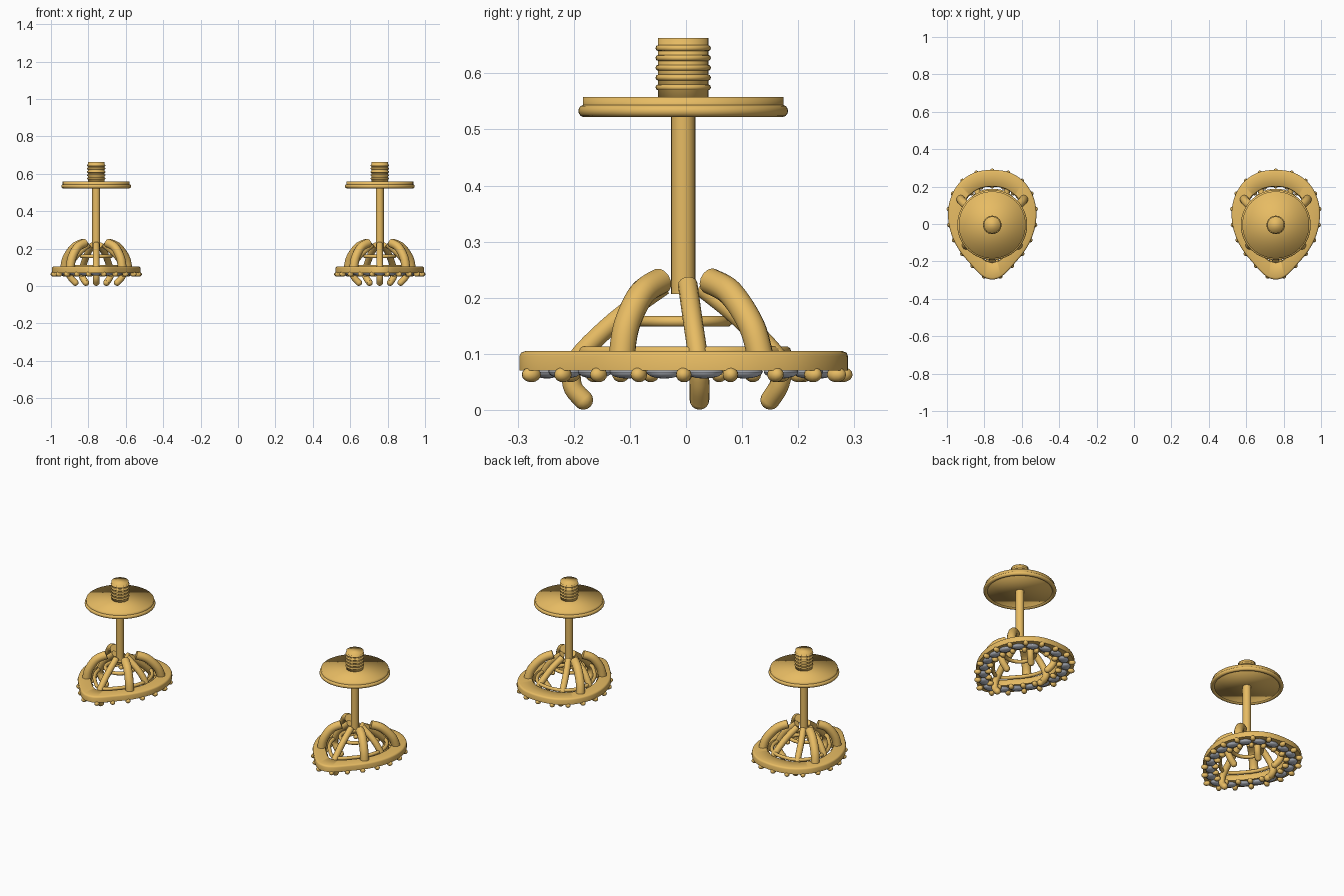
import bpy, bmesh, math
from mathutils import Vector, Matrix

if "Cube" in bpy.data.objects:
    bpy.data.objects.remove(bpy.data.objects["Cube"])


def material(name, rgb):
    m = bpy.data.materials.new(name)
    m.use_nodes = True
    m.diffuse_color = (*rgb, 1)
    m.node_tree.nodes["Principled BSDF"].inputs["Base Color"].default_value = (*rgb, 1)
    return m


GOLD = material("warm_gold", (0.80, 0.50, 0.125))
GREY = material("stone_grey", (0.52, 0.55, 0.61))
parts = []


def finish(name, bm, mat, smooth):
    """Turn a bmesh into an object; smooth is an edge angle in degrees."""
    bmesh.ops.recalc_face_normals(bm, faces=bm.faces)
    mesh = bpy.data.meshes.new(name)
    bm.to_mesh(mesh)
    bm.free()
    ob = bpy.data.objects.new(name, mesh)
    bpy.context.collection.objects.link(ob)
    mesh.materials.append(mat)
    parts.append(ob)
    bpy.ops.object.select_all(action='DESELECT')
    ob.select_set(True)
    bpy.context.view_layer.objects.active = ob
    if smooth >= 180:
        bpy.ops.object.shade_smooth()
    else:
        bpy.ops.object.shade_smooth_by_angle(angle=math.radians(smooth))


def skin(bm, rings, wrap=False, caps=False):
    """Bridge equal closed loops of points."""
    vs = [[bm.verts.new(p) for p in r] for r in rings]
    n = len(vs[0])
    for k in range(len(vs) if wrap else len(vs) - 1):
        a, b = vs[k], vs[(k + 1) % len(vs)]
        for i in range(n):
            j = (i + 1) % n
            bm.faces.new((a[i], a[j], b[j], b[i]))
    if caps:
        bm.faces.new(vs[0])
        bm.faces.new(vs[-1])


def circle(r, z, n=48):
    return [Vector((r * math.cos(2 * math.pi * i / n),
                    r * math.sin(2 * math.pi * i / n) - 0.005, z)) for i in range(n)]


def spline(pts, steps, closed=False):
    """Catmull-Rom curve through the points."""
    pts = [Vector(p) for p in pts]
    n = len(pts)
    get = (lambda i: pts[i % n]) if closed else (lambda i: pts[max(0, min(n - 1, i))])
    out = []
    for i in range(n if closed else n - 1):
        a, b, c, d = (get(i + k) for k in (-1, 0, 1, 2))
        for s in range(steps):
            t = s / steps
            out.append(0.5 * (2 * b + (c - a) * t + (2 * a - 5 * b + 4 * c - d) * t ** 2
                              + (3 * b - a - 3 * c + d) * t ** 3))
    return out if closed else out + [pts[-1]]


def tube(bm, path, r, closed=False, n=14):
    rings, m = [], len(path)
    side = None
    for i, p in enumerate(path):
        if closed:
            t = path[(i + 1) % m] - path[i - 1]
        else:
            t = path[min(i + 1, m - 1)] - path[max(i - 1, 0)]
        t.normalize()
        if side is None:
            side = t.cross(Vector((0, 0, 1)))
            if side.length < 0.1:
                side = Vector((1, 0, 0))
        side = (side - t * side.dot(t)).normalized()
        up = t.cross(side)
        rings.append([p + r * (math.cos(a) * side + math.sin(a) * up)
                      for a in (2 * math.pi * k / n for k in range(n))])
    skin(bm, rings, wrap=closed, caps=not closed)


def ellipsoid(bm, pos, size, angle=0, u=12, v=8):
    mat = (Matrix.Translation(pos) @ Matrix.Rotation(angle, 4, 'Z')
           @ Matrix.Diagonal((*size, 1)))
    bmesh.ops.create_uvsphere(bm, u_segments=u, v_segments=v, radius=1, matrix=mat)


# Pear outline, rounded at the back and pointed at the front
half = [(0, 0.289), (0.10, 0.273), (0.18, 0.215), (0.225, 0.13), (0.236, 0.04),
        (0.22, -0.05), (0.18, -0.135), (0.12, -0.21), (0.055, -0.277), (0, -0.297)]
outline = half + [(-x, y) for x, y in reversed(half[1:-1])]
pear = spline([(x, y, 0) for x, y in outline], 6, closed=True)


def pear_at(scale, z):
    return [Vector((p.x * scale, p.y * scale, z)) for p in pear]


# Pear frame
bm = bmesh.new()
section = [(1, 0.07), (1, 0.096), (0.99, 0.102), (0.965, 0.105),
           (0.71, 0.105), (0.695, 0.10), (0.69, 0.07)]
skin(bm, [pear_at(s, z) for s, z in section], wrap=True)
finish("pear_frame", bm, GOLD, 50)

# Gallery wires inside the frame
bm = bmesh.new()
tube(bm, pear_at(0.615, 0.104), 0.010, closed=True, n=10)
tube(bm, circle(0.078, 0.158), 0.010, closed=True, n=10)
finish("gallery_wires", bm, GOLD, 60)

# Stones and the beads that hold them, spaced evenly along the outline
COUNT = 19
lengths = [0]
for i, p in enumerate(pear):
    lengths.append(lengths[-1] + (pear[(i + 1) % len(pear)] - p).length)


def along(f):
    d = (f % 1) * lengths[-1]
    i = next(k for k in range(len(pear)) if lengths[k + 1] >= d)
    a, b = pear[i], pear[(i + 1) % len(pear)]
    t = (d - lengths[i]) / (lengths[i + 1] - lengths[i])
    return a.lerp(b, t), math.atan2(b.y - a.y, b.x - a.x)


stones, beads = bmesh.new(), bmesh.new()
for i in range(COUNT):
    p, ang = along((i + 0.5) / COUNT)
    ellipsoid(stones, (p.x * 0.835, p.y * 0.835, 0.068), (0.034, 0.025, 0.012), ang, 12, 8)
    p, ang = along(i / COUNT)
    for s in (0.965, 0.72):
        ellipsoid(beads, (p.x * s, p.y * s, 0.063), (0.014, 0.018, 0.0135), ang)
finish("stones", stones, GREY, 40)
finish("beads", beads, GOLD, 60)

# Thin prongs: ball foot, bend under the frame, then lean in to the post
front = [(0, -0.183, 0.018), (0, -0.203, 0.045), (0, -0.195, 0.09),
         (0, -0.125, 0.16), (0, -0.04, 0.222)]
side = [(0.112, 0.024, 0.018), (0.14, 0.024, 0.05), (0.15, 0.022, 0.09),
        (0.11, 0.012, 0.16), (0.04, 0.003, 0.224)]
back = [(0.055, 0.15, 0.018), (0.075, 0.168, 0.05), (0.075, 0.165, 0.09),
        (0.05, 0.095, 0.165), (0.02, 0.03, 0.218)]


def mirrored(path):
    return [(-x, y, z) for x, y, z in path]


bm = bmesh.new()
for path in (front, side, mirrored(side), back, mirrored(back)):
    tube(bm, spline(path, 5), 0.0175)
    ellipsoid(bm, path[0], (0.0175,) * 3)
finish("prongs", bm, GOLD, 60)

# Thick arched arms at the four corners
arm_back = [(0.17, 0.134, 0.09), (0.157, 0.117, 0.15), (0.115, 0.08, 0.208), (0.07, 0.043, 0.23)]
arm_front = [(0.14, -0.115, 0.09), (0.13, -0.106, 0.15), (0.10, -0.079, 0.207), (0.06, -0.045, 0.23)]
bm = bmesh.new()
for path in (arm_back, arm_front):
    tube(bm, spline(path, 6), 0.0235)
    tube(bm, spline(mirrored(path), 6), 0.0235)
finish("arched_arms", bm, GOLD, 60)

# Post
bm = bmesh.new()
skin(bm, [circle(0.0215, z, 24) for z in (0.207, 0.55)], caps=True)
finish("post", bm, GOLD, 60)

# Backing disc with a rolled rim
bm = bmesh.new()
skin(bm, [circle(0.179, z, 64) for z in (0.528, 0.558)], caps=True)
finish("backing_disc", bm, GOLD, 180)
bm = bmesh.new()
tube(bm, circle(0.176, 0.533, 64), 0.011, closed=True)
finish("disc_rim", bm, GOLD, 60)

# Ridged grip on top
bm = bmesh.new()
skin(bm, [circle(0.045, z, 32) for z in (0.55, 0.663)], caps=True)
finish("grip", bm, GOLD, 180)
bm = bmesh.new()
for k in range(5):
    tube(bm, circle(0.044, 0.575 + 0.0175 * k, 32), 0.0055, closed=True, n=8)
finish("grip_ridges", bm, GOLD, 60)

# Place the pair
for ob in list(parts):
    twin = ob.copy()
    bpy.context.collection.objects.link(twin)
    twin.name = "right_" + ob.name
    ob.name = "left_" + ob.name
    ob.location.x, twin.location.x = 0.758, -0.758
